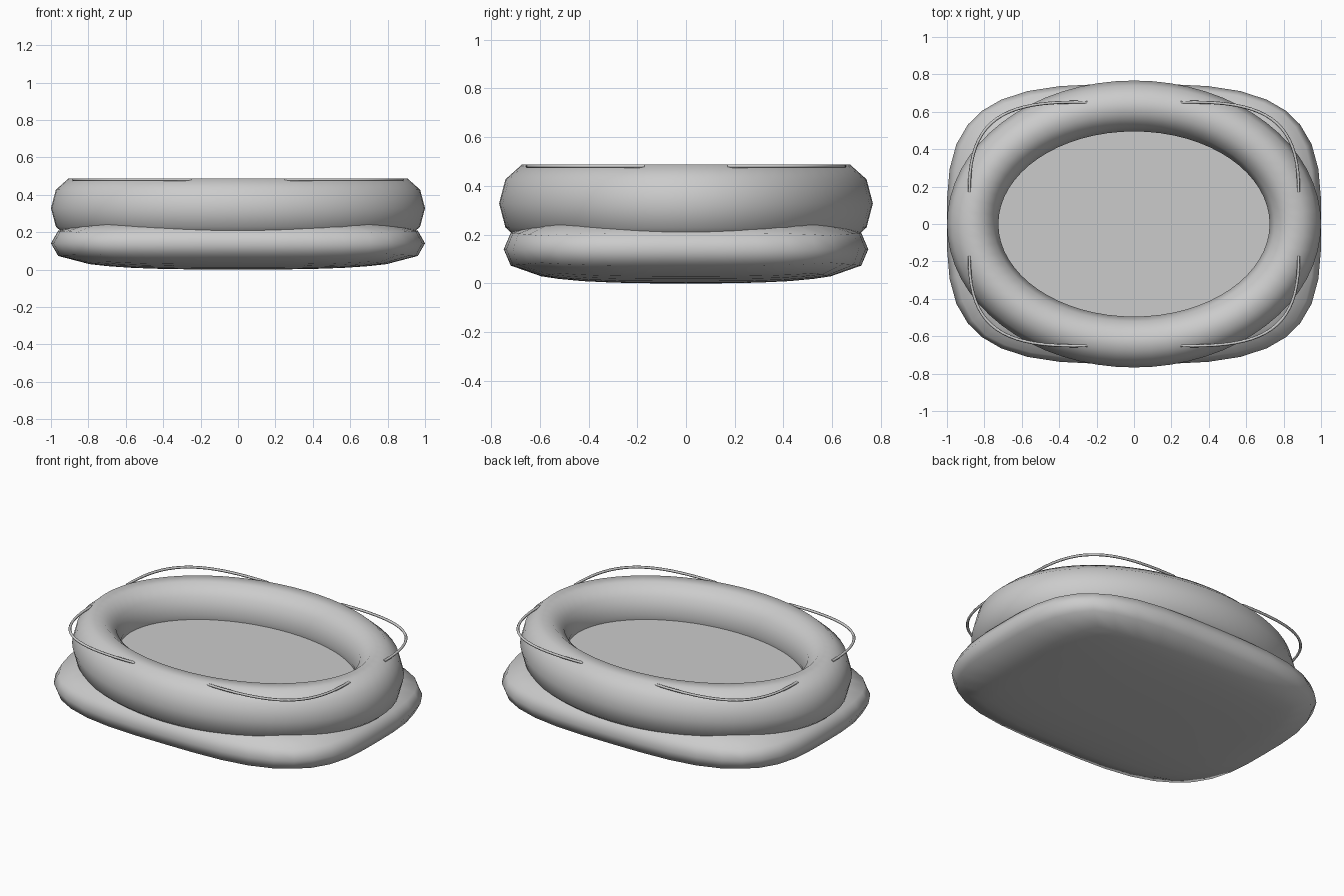
import bpy, bmesh
from math import cos, sin, pi
from mathutils import Matrix

default = bpy.data.objects.get("Cube")
if default:
    bpy.data.objects.remove(default, do_unlink=True)

fabric = bpy.data.materials.new("grey_fabric")
fabric.use_nodes = True
grey = (0.6, 0.6, 0.6, 1)
fabric.diffuse_color = grey
fabric.node_tree.nodes["Principled BSDF"].inputs["Base Color"].default_value = grey


def add_object(name, bm, smooth=True):
    bmesh.ops.recalc_face_normals(bm, faces=bm.faces)
    for face in bm.faces:
        face.smooth = smooth
    mesh = bpy.data.meshes.new(name)
    bm.to_mesh(mesh)
    bm.free()
    mesh.materials.append(fabric)
    obj = bpy.data.objects.new(name, mesh)
    bpy.context.collection.objects.link(obj)
    return obj


def is_upright(edge):
    a, b = edge.verts
    return abs(a.co.z - b.co.z) > 0.5


# Base cushion: a cube with a fine plan and few height rows, rounded to a pillow
bm = bmesh.new()
bmesh.ops.create_cube(bm, size=2)
level = [e for e in bm.edges if not is_upright(e)]
bmesh.ops.subdivide_edges(bm, edges=level, cuts=9, use_grid_fill=True)
upright = [e for e in bm.edges if is_upright(e)]
bmesh.ops.subdivide_edges(bm, edges=upright, cuts=3, use_grid_fill=True)
plan, side = 3.3, 3.0
for v in bm.verts:
    x, y, z = (abs(c) for c in v.co)
    flat = (x ** plan + y ** plan) ** (side / plan)
    v.co /= (flat + z ** side) ** (1 / side)
    v.co.y *= 0.748
    v.co.z = 0.14 + 0.14 * v.co.z
add_object("base_cushion", bm)

# Flat oval pad filling the inside of the bolster
bm = bmesh.new()
bmesh.ops.create_cone(bm, cap_ends=True, segments=64, radius1=1, radius2=1, depth=0.08)
bmesh.ops.transform(bm, verts=bm.verts,
                    matrix=Matrix.Translation((0, 0, 0.253)) @ Matrix.Diagonal((0.8, 0.57, 1, 1)))
add_object("inner_pad", bm, smooth=False)

# Oval bolster: a ten-sided tube around an ellipse
bm = bmesh.new()
around, sides = 64, 10
rings = []
for i in range(around):
    a = 2 * pi * i / around
    ring = []
    for j in range(sides):
        t = 2 * pi * j / sides
        ring.append(bm.verts.new(((0.8625 + 0.1375 * cos(t)) * cos(a),
                                  (0.631 + 0.136 * cos(t)) * sin(a),
                                  0.328 + 0.168 * sin(t))))
    rings.append(ring)
for i in range(around):
    here, after = rings[i], rings[(i + 1) % around]
    for j in range(sides):
        k = (j + 1) % sides
        bm.faces.new((here[j], after[j], after[k], here[k]))
add_object("oval_bolster", bm)

# Thin cord arched over each corner
height = 0.481
for name, sx, sy in (("front_left", 1, -1), ("front_right", -1, -1),
                     ("back_left", 1, 1), ("back_right", -1, 1)):
    curve = bpy.data.curves.new(name + "_cord", "CURVE")
    curve.dimensions = "3D"
    curve.resolution_u = 20
    curve.bevel_depth = 0.008
    curve.bevel_resolution = 1
    curve.use_fill_caps = True
    spline = curve.splines.new("BEZIER")
    spline.bezier_points.add(1)
    ends = (((0.25, 0.65), (0.05, 0.65), (0.705, 0.665)),
            ((0.88, 0.17), (0.88, 0.0), (0.885, 0.555)))
    (first, last) = spline.bezier_points
    for point, (co, outer, inner) in zip((first, last), ends):
        left, right = (outer, inner) if point == first else (inner, outer)
        point.co = (sx * co[0], sy * co[1], height)
        point.handle_left = (sx * left[0], sy * left[1], height)
        point.handle_right = (sx * right[0], sy * right[1], height)
    curve.materials.append(fabric)
    bpy.context.collection.objects.link(bpy.data.objects.new(name + "_cord", curve))
